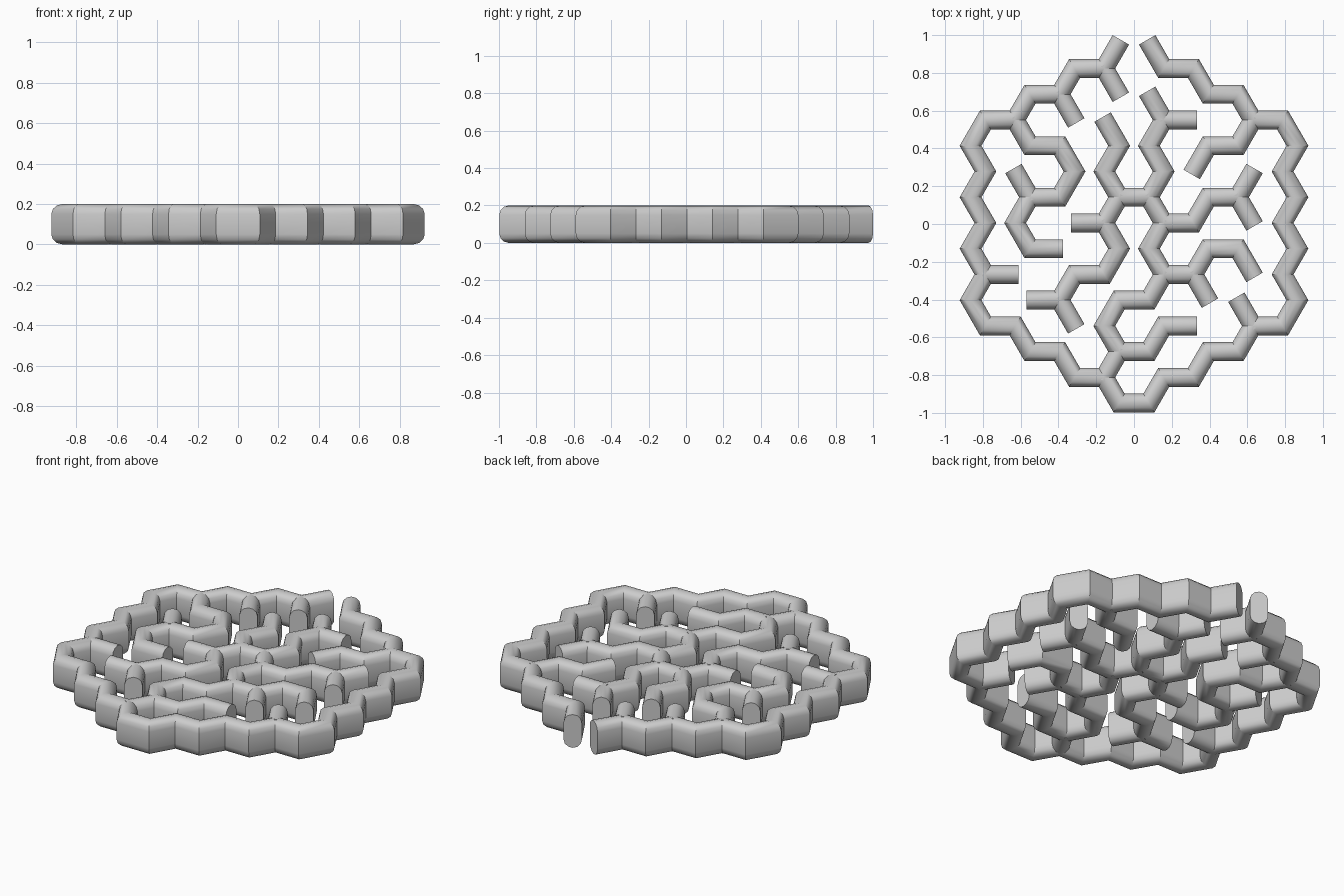
import bpy, bmesh, math
from mathutils import Vector

if "Cube" in bpy.data.objects:
    bpy.data.objects.remove(bpy.data.objects["Cube"])

ROW = 0.2725                      # height of one hexagonal cell
SIDE = ROW / math.sqrt(3)         # length of one wall piece
R, HEIGHT, EXTRA = 0.05, 0.2, 0.018
OFFSET_Y = 0.0055
# lattice step for each of the six headings (multiples of 60 degrees)
STEP = [(2, 0), (1, 1), (-1, 1), (-2, 0), (-1, -1), (1, -1)]

# Upright stadium cross-section: (sideways, z)
PROFILE = []
for i in range(14):
    half = i // 7
    t = math.radians(30 * (i - half))
    PROFILE.append((R * math.cos(t), (HEIGHT - R if half == 0 else R) + R * math.sin(t)))


def wall(name, start, headings):
    """Sweep the cross-section along a lattice walk with mitred corners."""
    a, k = start
    cells = [(a, k)]
    for h in headings:
        a, k = a + STEP[int(h)][0], k + STEP[int(h)][1]
        cells.append((a, k))
    pts = [Vector((a * SIDE / 2, k * ROW / 2 + OFFSET_Y)) for a, k in cells]
    dirs = [(q - p).normalized() for p, q in zip(pts, pts[1:])]
    pts[0] = pts[0] - dirs[0] * EXTRA
    pts[-1] = pts[-1] + dirs[-1] * EXTRA
    norms = [Vector((d.y, -d.x)) for d in dirs]

    bm = bmesh.new()
    rings = []
    for i, p in enumerate(pts):
        n1, n2 = norms[max(i - 1, 0)], norms[min(i, len(norms) - 1)]
        mitre = (n1 + n2) / (1 + n1.dot(n2))
        rings.append([bm.verts.new((p.x + mitre.x * u, p.y + mitre.y * u, z))
                      for u, z in PROFILE])
    n = len(PROFILE)
    for r1, r2 in zip(rings, rings[1:]):
        for j in range(n):
            bm.faces.new((r1[j], r1[(j + 1) % n], r2[(j + 1) % n], r2[j]))
    bm.faces.new(rings[0])
    bm.faces.new(rings[-1][::-1])
    bmesh.ops.recalc_face_normals(bm, faces=bm.faces)
    mesh = bpy.data.meshes.new(name)
    bm.to_mesh(mesh)
    bm.free()
    ob = bpy.data.objects.new(name, mesh)
    bpy.context.collection.objects.link(ob)
    bpy.ops.object.select_all(action='DESELECT')
    ob.select_set(True)
    bpy.context.view_layer.objects.active = ob
    bpy.ops.object.shade_smooth_by_angle(angle=math.radians(35))


# Outer wall, open at the top
wall("outer_wall", (-1, 7), "43434345454545050505" + "0" + "10101012121212323232")

# Branches growing inward from the outer wall
wall("upper_left_spiral", (-8, 4), "50543450")
wall("right_hook", (8, 4), "434")

# Central wall and its branches
wall("centre_wall", (-2, 4), "54501212")
wall("centre_right_wall", (1, 1), "50101")
wall("lower_right_wall", (2, 0), "450105")
wall("lower_loop_wall", (2, -2), "4345010")
wall("centre_left_wall", (-1, 1), "43")
wall("lower_left_wall", (-2, 0), "54343")

# Single dead-end pieces
STUBS = [(-2, 6, "5"), (-5, 5, "5"), (-10, -2, "0"), (8, -4, "2"), (-7, 1, "2"),
         (2, 4, "0"), (7, 1, "5"), (4, -2, "5"), (-1, -5, "4"), (-5, -3, "5")]
for i, (a, k, h) in enumerate(STUBS):
    wall(f"dead_end_{i + 1}", (a, k), h)
